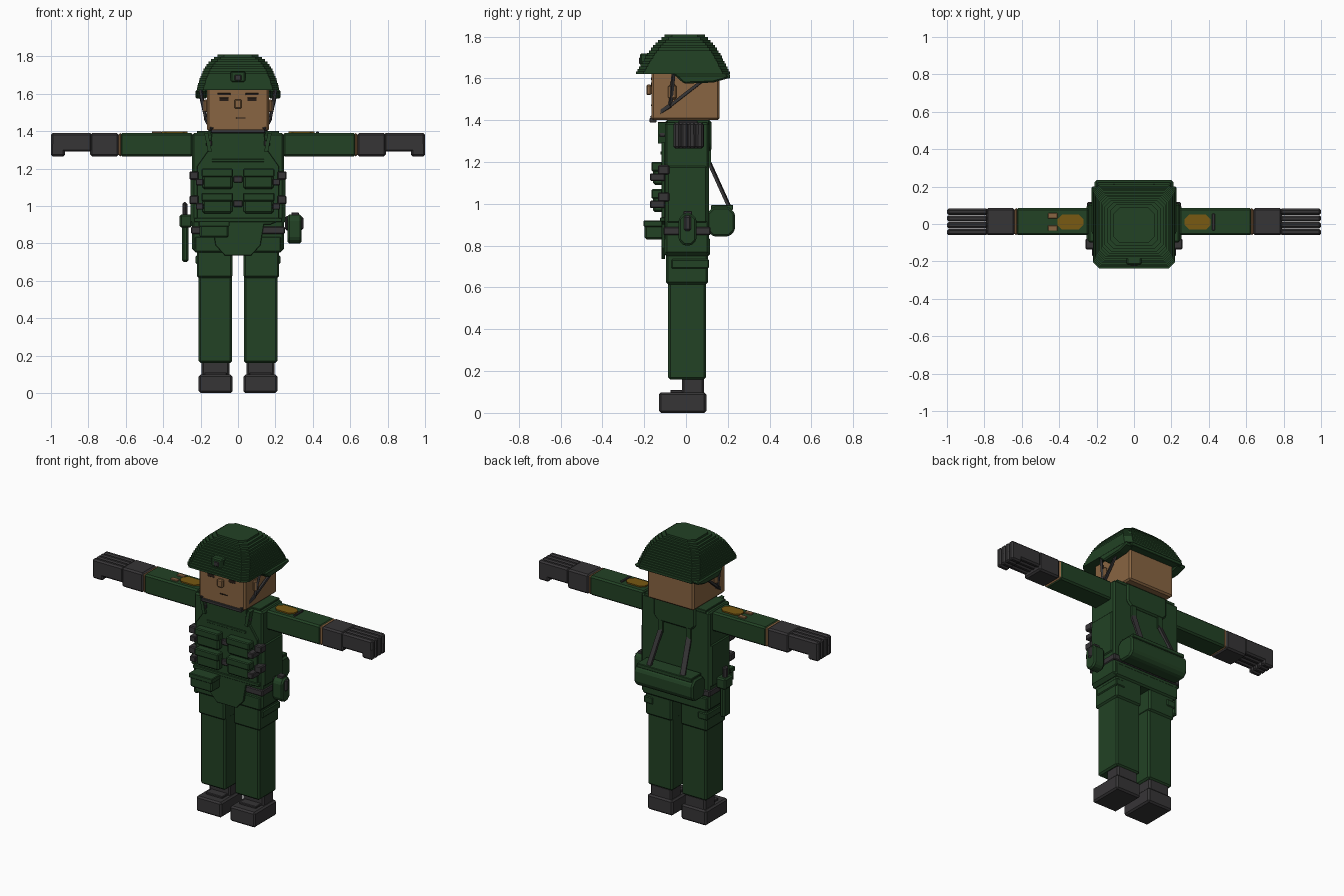
import bpy
import bmesh
from mathutils import Matrix, Vector

cube = bpy.data.objects.get("Cube")
if cube:
    bpy.data.objects.remove(cube, do_unlink=True)


def flat_colour(name, red, green, blue):
    colour = (red, green, blue, 1)
    made = bpy.data.materials.new(name)
    made.use_nodes = True
    made.diffuse_color = colour
    made.node_tree.nodes["Principled BSDF"].inputs["Base Color"].default_value = colour
    return made


GREEN = flat_colour("fatigue green", .016, .054, .018)
GRAY = flat_colour("dark gray", .037, .035, .037)
SKIN = flat_colour("skin", .25, .13, .054)
GOLD = flat_colour("patch gold", .19, .1, .006)
DARK = flat_colour("dark brown", .02, .012, .008)

# Landmarks shared by many parts
FACE, CHEST, BACK = -.165, -.1, .11
HIP, SHOULDER, CHIN, BRIM, CROWN = .76, 1.39, 1.4, 1.62, 1.81
ARM_FRONT, ARM_BACK, ARM_BOTTOM = -.06, .085, 1.265


def prism(name, material, outline, axis, low, high, mirrored=False, chamfer=True):
    """Extrude a 2D outline along an axis, optionally repeating it on the other side."""
    def place(point, along):
        coords = list(point)
        coords.insert("xyz".index(axis), along)
        return Vector(coords)
    mesh_builder = bmesh.new()
    face = mesh_builder.faces.new([mesh_builder.verts.new(place(p, low)) for p in outline])
    extruded = bmesh.ops.extrude_face_region(mesh_builder, geom=[face])["geom"]
    new_verts = [item for item in extruded if isinstance(item, bmesh.types.BMVert)]
    bmesh.ops.translate(mesh_builder, vec=place((0, 0), high - low), verts=new_verts)
    bmesh.ops.recalc_face_normals(mesh_builder, faces=mesh_builder.faces)
    mesh = bpy.data.meshes.new(name)
    mesh_builder.to_mesh(mesh)
    mesh_builder.free()
    mesh.materials.append(material)
    part = bpy.data.objects.new(name, mesh)
    bpy.context.collection.objects.link(part)
    if mirrored:
        part.modifiers.new("other side", "MIRROR")
    if chamfer:
        bevel = part.modifiers.new("chamfer", "BEVEL")
        bevel.segments = 1
        bevel.width = min(.01, (high - low) / 8)
    return part


def cut_corners(x, y, cut):
    """Rectangle outline with its four corners cut off."""
    (left, right), (near, far) = x, y
    return [(left + cut, near), (right - cut, near), (right, near + cut), (right, far - cut),
            (right - cut, far), (left + cut, far), (left, far - cut), (left, near + cut)]


def symmetric(half):
    return half + [(-across, up) for across, up in reversed(half)]


def block(name, material, x, y, z, mirrored=False):
    if not isinstance(x, tuple):
        x = (-x, x)
    outline = [(x[0], y[0]), (x[1], y[0]), (x[1], y[1]), (x[0], y[1])]
    return prism(name, material, outline, "z", z[0], z[1], mirrored)


def pair(name, material, x, y, z):
    return block(name, material, x, y, z, mirrored=True)


def strap_pair(name, material, start, end, width, thick):
    """Flat bands running between two points, one on each side."""
    start, end = Vector(start), Vector(end)
    run = end - start
    w, t = width / 2, thick / 2
    outline = [(-w, -t), (w, -t), (w, t), (-w, t)]
    part = prism(name, material, outline, "z", 0, run.length, mirrored=True, chamfer=False)
    turn = run.to_track_quat("Z", "Y").to_matrix().to_4x4()
    part.data.transform(Matrix.Translation(start) @ turn)


# Head and face
block("head", SKIN, x=.165, y=(FACE, .16), z=(CHIN, 1.7))
block("neck", SKIN, x=.1, y=(-.07, .08), z=(SHOULDER - .03, CHIN + .01))
block("nose", SKIN, x=.02, y=(FACE - .025, FACE), z=(1.52, 1.57))
block("mouth", DARK, x=(-.01, .04), y=(FACE - .003, FACE), z=(1.467, 1.474))
pair("brow", DARK, x=(.04, .11), y=(FACE - .003, FACE), z=(1.592, 1.604))
pair("eye", DARK, x=(.05, .1), y=(FACE - .003, FACE), z=(1.56, 1.58))
pair("ear", SKIN, x=(.16, .185), y=(-.085, -.045), z=(1.5, 1.57))

# Helmet: stacked layers shrinking towards the crown
LAYERS = 15
rise = (CROWN - BRIM) / LAYERS
for layer in range(LAYERS):
    t = layer / LAYERS
    half_width = .22 * (1 - t / 4 - .35 * t ** 4)
    depth = 1 - .45 * t - .2 * t ** 4
    outline = cut_corners((-half_width, half_width), (-.238 * depth, .21 * depth), .035)
    bottom = BRIM + layer * rise
    prism("helmet_layer", GREEN, outline, "z", bottom, bottom + rise, chamfer=False)
block("helmet_back", GREEN, x=.19, y=(.155, .21), z=(1.6, BRIM))
ear_flap = [(-.06, BRIM), (-.01, 1.575), (.13, 1.58), (.2, 1.6), (.2, BRIM)]
prism("helmet_ear_flap", GREEN, ear_flap, "x", .165, .228, mirrored=True)
block("helmet_mount", GREEN, x=.04, y=(-.22, -.15), z=(1.66, 1.72))
block("helmet_mount_slot", GRAY, x=.018, y=(-.225, -.2), z=(1.67, 1.7))

# Chin straps
strap_joint = (.172, -.075, 1.47)
strap_pair("front_chin_strap", GRAY, (.2, -.06, BRIM), strap_joint, width=.014, thick=.014)
strap_pair("rear_chin_strap", GRAY, (.2, .08, 1.59), strap_joint, width=.014, thick=.014)
strap_pair("jaw_strap", GRAY, strap_joint, (.14, FACE, CHIN + .01), width=.018, thick=.018)
block("chin_strap", GRAY, x=.145, y=(FACE - .01, -.14), z=(CHIN - .01, CHIN + .01))

# Torso and jacket
block("torso", GREEN, x=.245, y=(CHEST, BACK), z=(HIP, SHOULDER))
block("jacket_hem", GREEN, x=.235, y=(CHEST - .005, BACK + .005), z=(HIP - .01, .84))
pair("side_panel", GREEN, x=(.24, .253), y=(-.09, .1), z=(.91, 1.18))
pair("shoulder_pad", GREEN, x=(.14, .22), y=(-.09, BACK), z=(SHOULDER - .01, SHOULDER + .01))
collar = symmetric([(.15, CHIN), (.15, 1.28), (.12, 1.25)])
prism("back_collar", GREEN, collar, "y", CHEST, BACK + .012)

# Vest with belt and groin flap
vest = symmetric([(.14, SHOULDER), (.15, 1.31), (.22, 1.21), (.22, .92), (.17, .9)])
prism("front_vest", GREEN, vest, "y", CHEST - .018, CHEST)
flap = symmetric([(.14, .91), (.12, .79), (.07, .735)])
prism("groin_flap", GREEN, flap, "y", CHEST - .018, CHEST)
block("vest_band", GREEN, x=.235, y=(CHEST - .024, CHEST), z=(.915, .935))
block("chest_webbing", GREEN, x=.14, y=(CHEST - .023, CHEST), z=(1.235, 1.25))
block("belt", GRAY, x=.25, y=(CHEST - .008, BACK + .008), z=(.85, .89))
block("belt_pouch", GREEN, x=(-.205, -.05), y=(-.198, CHEST), z=(.83, .9))
block("belt_pouch_flap", GREEN, x=(-.21, -.045), y=(-.203, CHEST), z=(.89, .92))
strap_pair("shoulder_strap", GREEN, (.17, -.112, SHOULDER), (.15, -.112, 1.29), width=.045, thick=.02)
pair("strap_buckle", GRAY, x=(.14, .17), y=(-.128, CHEST), z=(1.32, 1.35))

# Two rows of magazine pouches with buckles
for base in (.96, 1.09):
    pair("magazine_pouch", GREEN, x=(.03, .19), y=(-.158, CHEST), z=(base, base + .08))
    pair("magazine_flap", GREEN, x=(.027, .195), y=(-.166, CHEST), z=(base + .065, base + .11))
    pair("pouch_buckle", GRAY, x=(.185, .225), y=(-.172, CHEST), z=(base + .02, base + .055))
    pair("side_buckle", GRAY, x=(.21, .26), y=(-.135, -.08), z=(base + .05, base + .095))
    block("center_buckle", GRAY, x=.025, y=(-.135, CHEST), z=(base + .035, base + .07))

# Arms, wrists and gloves
pair("arm", GREEN, x=(.24, .63), y=(ARM_FRONT, ARM_BACK), z=(ARM_BOTTOM, SHOULDER))
pair("wrist", SKIN, x=(.62, .64), y=(ARM_FRONT, ARM_BACK), z=(ARM_BOTTOM, SHOULDER))
pair("palm", GRAY, x=(.637, .79), y=(ARM_FRONT, ARM_BACK), z=(ARM_BOTTOM, SHOULDER))
FINGERS = 4
finger_width = (ARM_BACK - ARM_FRONT) / FINGERS
for finger in range(FINGERS):
    start = ARM_FRONT + finger * finger_width
    across = (start, start + finger_width - .002)
    pair("finger", GRAY, x=(.78, 1), y=across, z=(ARM_BOTTOM + .025, SHOULDER))
    pair("fingertip", GRAY, x=(.925, 1), y=across, z=(ARM_BOTTOM, SHOULDER - .05))

# Sleeve patches and badges
patch = cut_corners((.27, .41), (-.03, .05), .025)
prism("shoulder_patch", GOLD, patch, "z", SHOULDER - .001, SHOULDER + .008, mirrored=True, chamfer=False)
block("sleeve_bar", GRAY, x=(.418, .432), y=(-.035, .055), z=(SHOULDER - .01, SHOULDER + .008))
for near in (-.036, .03):
    block("sleeve_badge", SKIN, x=(-.46, -.41), y=(near, near + .028), z=(SHOULDER - .01, SHOULDER + .008))

# Legs, thigh pockets and boots
pair("leg", GREEN, x=(.033, .21), y=(-.085, .095), z=(.16, HIP + .02))
pair("thigh_wrap", GREEN, x=(.03, .22), y=(-.095, .105), z=(.615, HIP + .01))
pair("thigh_pocket_flap", GREEN, x=(.16, .226), y=(-.07, BACK), z=(.69, .735))
pair("boot_ankle", GRAY, x=(.045, .195), y=(-.02, .087), z=(.08, .17))
pair("boot_tongue", GRAY, x=(.06, .18), y=(-.075, 0), z=(.08, .11))
pair("boot", GRAY, x=(.03, .21), y=(-.13, .097), z=(0, .098))

# Waist pack and its straps
pack = cut_corners((.1, .235), (.843, .985), .03)
prism("waist_pack", GREEN, pack, "x", -.21, .21)
block("waist_pack_flap", GREEN, x=.195, y=(.12, .225), z=(.97, .995))
strap_pair("pack_strap", GRAY, (.1, BACK, 1.2), (.12, .205, .99), width=.032, thick=.014)
strap_pair("pack_strap_top", GREEN, (.1, BACK, 1.26), (.1, BACK, 1.18), width=.035, thick=.02)

# Canteen on the left hip
canteen = cut_corners((-.035, .05), (.8, .955), .025)
prism("canteen", GREEN, canteen, "x", .265, .34)
block("canteen_strap", GRAY, x=(.25, .35), y=(-.01, .025), z=(.87, .945))
block("canteen_cap", GRAY, x=(.285, .325), y=(-.012, .028), z=(.945, .965))

# Knife and sheath on the right hip
block("sheath", GREEN, x=(-.3, -.265), y=(-.03, .04), z=(.7, .9))
block("sheath_collar", GREEN, x=(-.312, -.245), y=(-.038, .048), z=(.885, .955))
block("knife_handle", GRAY, x=(-.298, -.27), y=(-.015, .025), z=(.94, 1.02))
